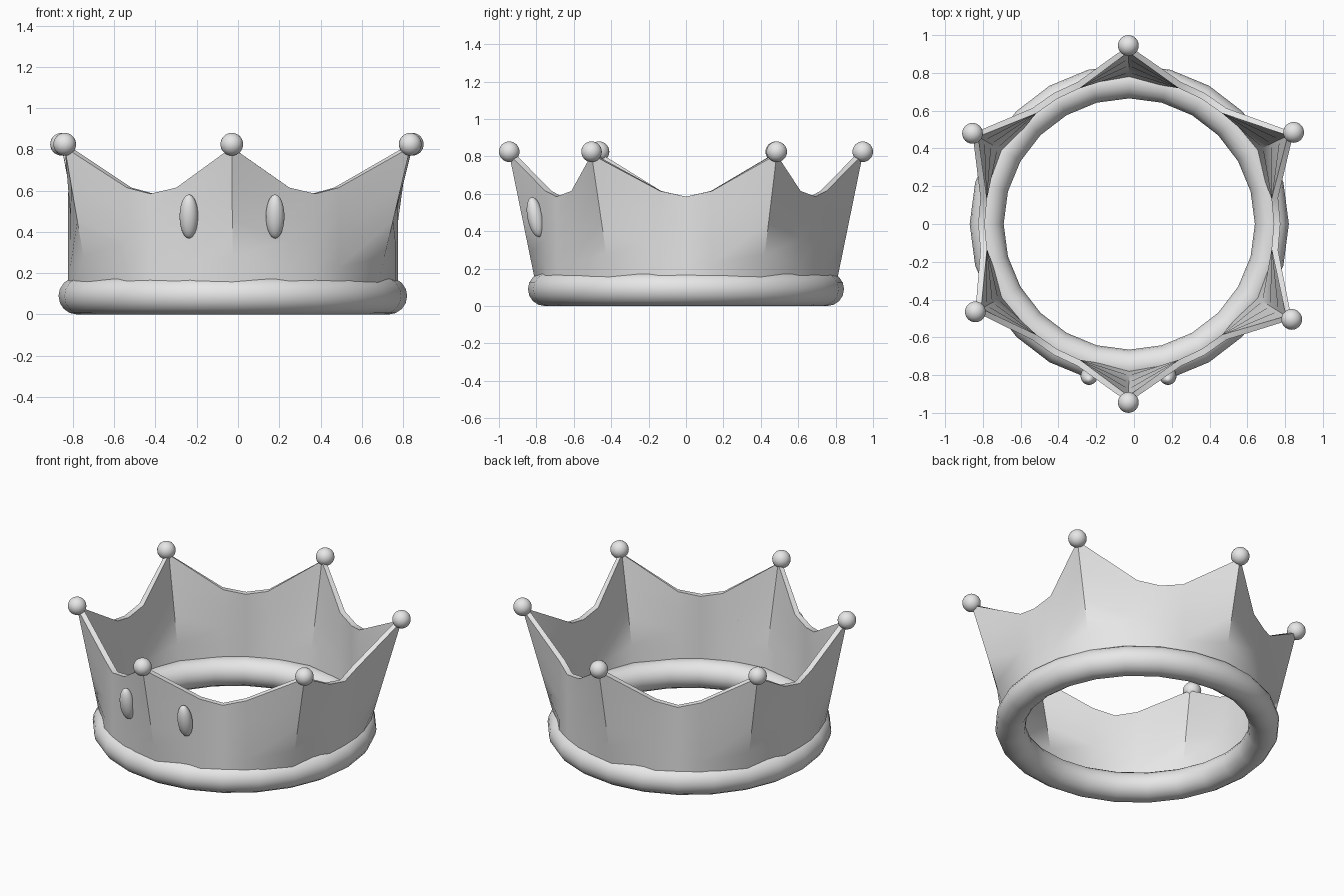
import bpy, bmesh, math
from mathutils import Vector

old = bpy.data.objects.get("Cube")
if old:
    bpy.data.objects.remove(old)

CENTRE = Vector((-0.025, 0, 0))
RADIUS, THICK = 0.8, 0.035
BASE_Z, TIP_Z = 0.1, 0.81
# Where each of the six points ends, seen from above
TIPS = [(0.835, -0.505), (0.845, 0.485), (-0.03, 0.945),
        (-0.855, 0.48), (-0.84, -0.465), (-0.03, -0.945)]

metal = bpy.data.materials.new("grey_metal")
metal.use_nodes = True
metal.diffuse_color = (0.8, 0.8, 0.8, 1)
metal.node_tree.nodes["Principled BSDF"].inputs["Base Color"].default_value = (0.8, 0.8, 0.8, 1)


def finish(obj, name, angle):
    obj.name = obj.data.name = name
    obj.data.materials.clear()
    obj.data.materials.append(metal)
    bpy.ops.object.select_all(action="DESELECT")
    obj.select_set(True)
    bpy.context.view_layer.objects.active = obj
    bpy.ops.object.shade_smooth_by_angle(angle=math.radians(angle))


def ball(name, location, scale, tilt=(0, 0, 0)):
    bpy.ops.mesh.primitive_uv_sphere_add(segments=24, ring_count=16, radius=1,
                                         location=location, rotation=tilt)
    obj = bpy.context.object
    obj.scale = scale
    finish(obj, name, 60)


def around(degrees, z):
    a = math.radians(degrees)
    return CENTRE + Vector((RADIUS * math.cos(a), RADIUS * math.sin(a), z))


# Rounded base ring
bpy.ops.mesh.primitive_torus_add(major_segments=24, minor_segments=16, major_radius=0.755,
                                 minor_radius=0.09, location=CENTRE + Vector((0, 0, 0.09)))
finish(bpy.context.object, "base_ring", 60)

# Wall columns: a flared point, then a shallow valley, six times
columns = []
for i, (x, y) in enumerate(TIPS):
    start = -30 + 60 * i
    columns.append((around(start, BASE_Z), Vector((x, y, TIP_Z))))
    for step, height in ((20, 0.615), (30, 0.585), (40, 0.615)):
        columns.append((around(start + step, BASE_Z), around(start + step, height)))

# Wall skin: outer side going up, inner side coming down
ROWS = 4
bm = bmesh.new()
loops = []
for low, high in columns:
    outer = [low.lerp(high, r / ROWS) for r in range(ROWS + 1)]
    inner = []
    for p in reversed(outer):
        inward = Vector((CENTRE.x - p.x, -p.y, 0)).normalized()
        inner.append(p + inward * THICK)
    loops.append([bm.verts.new(p) for p in outer + inner])
for i, a in enumerate(loops):
    b = loops[(i + 1) % len(loops)]
    for j in range(len(a)):
        k = (j + 1) % len(a)
        bm.faces.new((a[j], b[j], b[k], a[k]))
bmesh.ops.recalc_face_normals(bm, faces=bm.faces)
mesh = bpy.data.meshes.new("crown_wall")
bm.to_mesh(mesh)
bm.free()
wall = bpy.data.objects.new("crown_wall", mesh)
bpy.context.collection.objects.link(wall)
finish(wall, "crown_wall", 32)

# Ball on each point
for i, (x, y) in enumerate(TIPS):
    ball(f"tip_ball_{i + 1}", (x, y, 0.825), (0.055,) * 3)

# Two oval jewels leaning with the front wall
for side, x in (("right", -0.238), ("left", 0.18)):
    ball(f"{side}_jewel", (x, -0.805, 0.475), (0.045, 0.043, 0.108), (math.radians(11), 0, 0))
